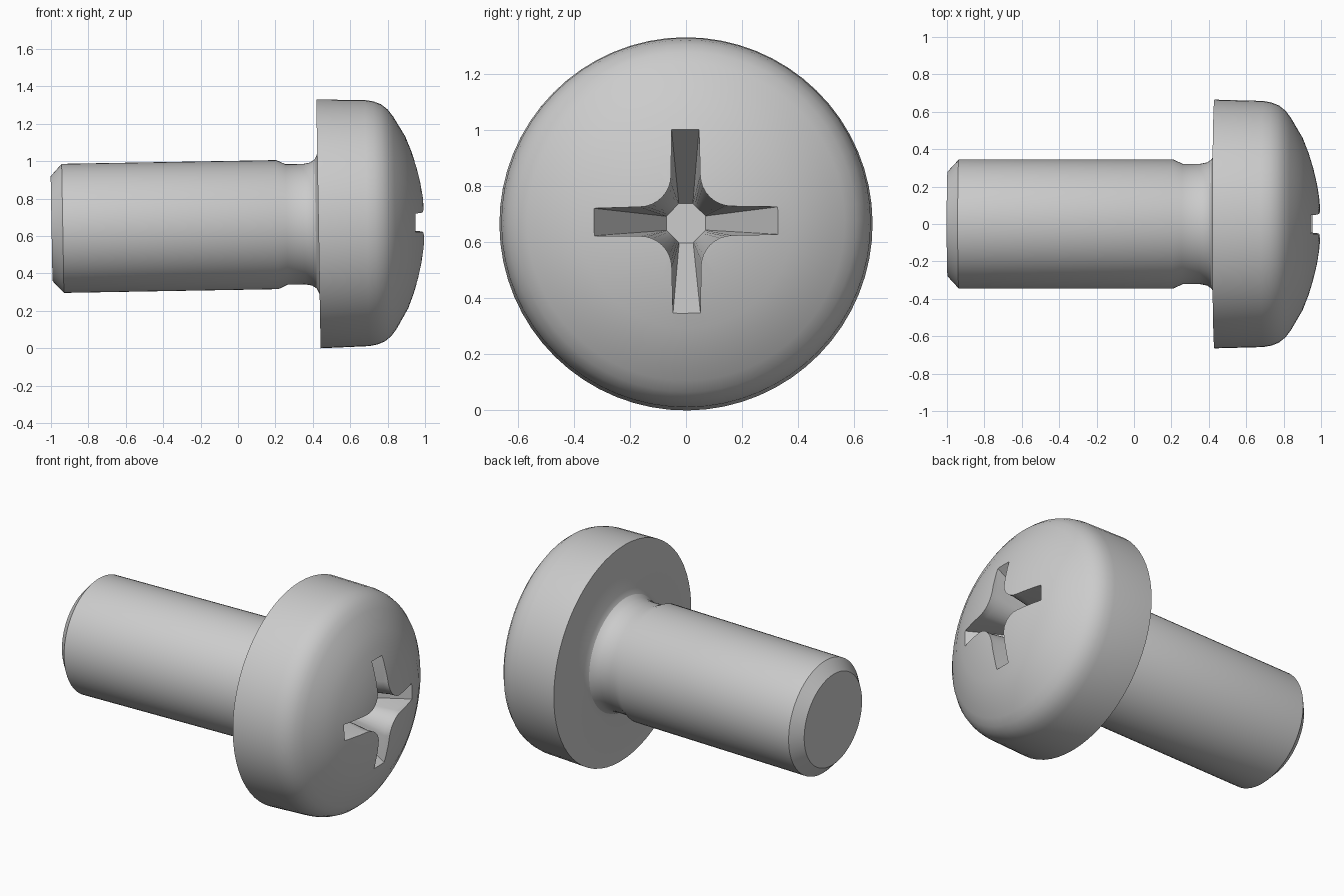
import bpy, bmesh
from math import sin, cos, pi, radians
from mathutils import Matrix, Vector

if "Cube" in bpy.data.objects:
    bpy.data.objects.remove(bpy.data.objects["Cube"])

SEG = 64


def loft(name, rings):
    """Closed solid from a list of equal-length point rings."""
    bm = bmesh.new()
    vr = [[bm.verts.new(p) for p in ring] for ring in rings]
    for a, b in zip(vr, vr[1:]):
        n = len(a)
        for i in range(n):
            j = (i + 1) % n
            bm.faces.new((a[i], a[j], b[j], b[i]))
    bm.faces.new(vr[0][::-1])
    bm.faces.new(vr[-1])
    bmesh.ops.recalc_face_normals(bm, faces=bm.faces)
    mesh = bpy.data.meshes.new(name)
    bm.to_mesh(mesh)
    bm.free()
    ob = bpy.data.objects.new(name, mesh)
    bpy.context.collection.objects.link(ob)
    return ob


def circle(x, r):
    return [(x, r * cos(2 * pi * i / SEG), r * sin(2 * pi * i / SEG)) for i in range(SEG)]


def cross(x, quadrant):
    """Repeat one quadrant outline four times around the axis."""
    pts = []
    for k in range(4):
        c, s = round(cos(k * pi / 2)), round(sin(k * pi / 2))
        pts += [(x, c * y - s * z, s * y + c * z) for y, z in quadrant]
    return pts


# Screw body: chamfered shank, undercut neck, pan head (x, radius)
profile = [(-0.997, 0.28), (-0.937, 0.345), (0.21, 0.345), (0.26, 0.322), (0.355, 0.322),
           (0.39, 0.329), (0.415, 0.345), (0.43, 0.375),
           (0.43, 0.665), (0.69, 0.658), (0.735, 0.65), (0.775, 0.634), (0.81, 0.606),
           (0.84, 0.566), (0.868, 0.518)]
# Domed top
profile += [(1 - r * r / 2.16, r) for r in (0.46, 0.38, 0.3, 0.22, 0.14, 0.05)]
screw = loft("screw", [circle(x, r) for x, r in profile])

# Cross recess cutter, tapering from the wide cross to a small octagonal floor
N, w, f = 8, 0.052, 0.113
top = [(0.328, 0.049)]
low = [(0.07, 0.025)]
for i in range(N + 1):
    t = i / N
    a = -pi / 2 - t * pi / 2
    top.append((w + f + f * cos(a), w + f + f * sin(a)))
    u = 0.02 + 0.96 * t
    low.append((0.07 - 0.045 * u, 0.025 + 0.045 * u))
top.append((0.049, 0.328))
low.append((0.025, 0.07))
cutter = loft("recess_cutter", [cross(0.57, low), cross(0.95, top), cross(1.1, top)])
cutter.hide_render = True

cut = screw.modifiers.new("recess", 'BOOLEAN')
cut.operation = 'DIFFERENCE'
cut.solver = 'EXACT'
cut.object = cutter
bpy.context.view_layer.objects.active = screw
screw.select_set(True)
cutter.select_set(False)
bpy.ops.object.modifier_apply(modifier=cut.name)
bpy.data.objects.remove(cutter)

# Slight tilt of the whole screw about the underside of the head
pivot = Vector((0.43, 0, 0))
tilt = Matrix.Rotation(radians(-1), 4, 'Y') @ Matrix.Rotation(radians(0.45), 4, 'X')
screw.data.transform(Matrix.Translation((0.43, 0, 0.665)) @ tilt @ Matrix.Translation(-pivot))
bpy.ops.object.shade_smooth_by_angle(angle=radians(30))
